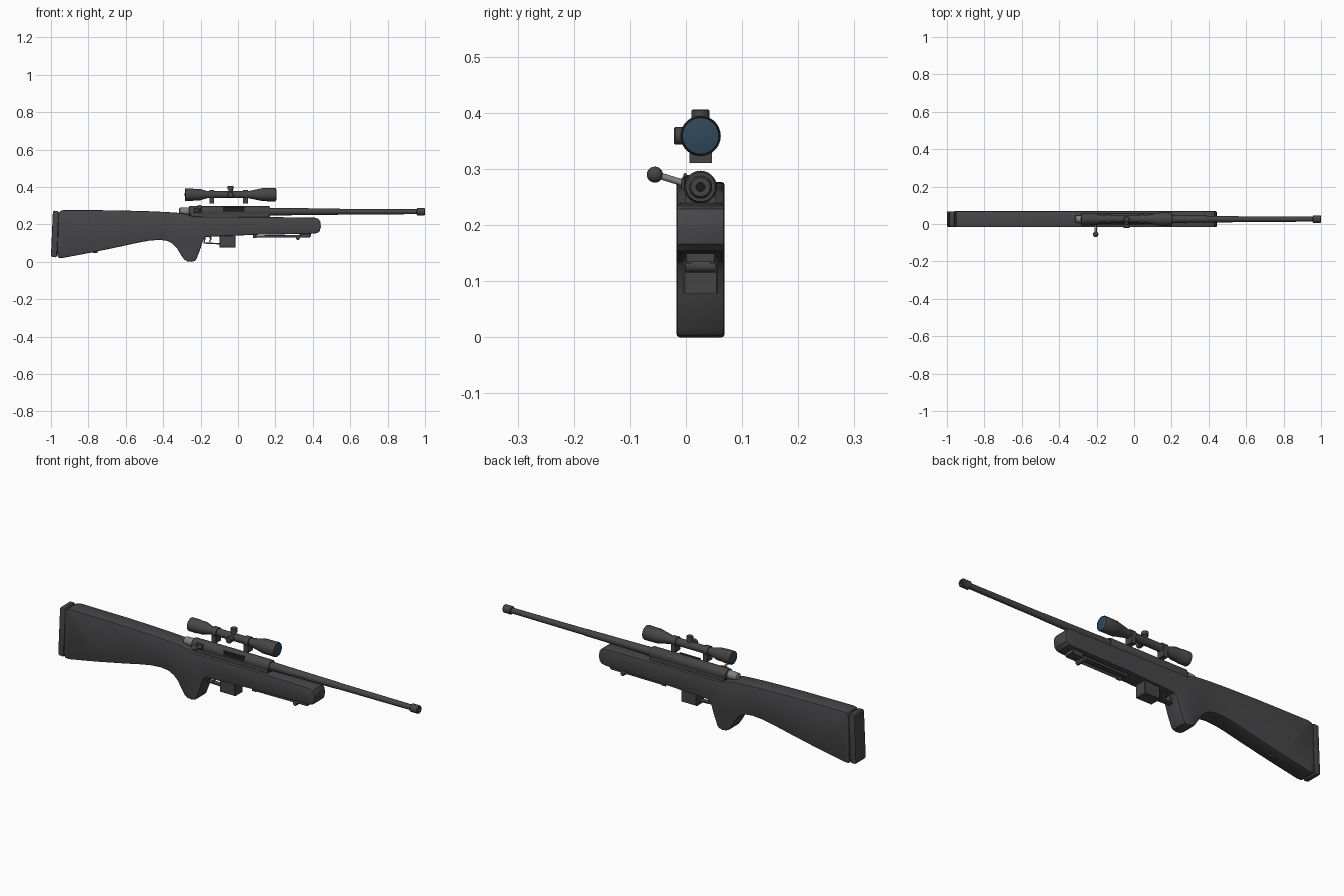
import bpy, bmesh, math
from mathutils import Vector

CY = 0.026      # centre plane of the rifle
BZ = 0.268      # bore height
SZ = 0.359      # scope axis height


def mat(name, r, g, b):
    m = bpy.data.materials.new(name)
    m.diffuse_color = (r, g, b, 1)
    return m


STOCK = mat("stock charcoal", 0.062, 0.06, 0.064)
STEEL = mat("dark steel", 0.062, 0.06, 0.061)
BOLT = mat("bare bolt steel", 0.22, 0.22, 0.215)
BLACK = mat("bore black", 0.012, 0.012, 0.013)
LENS = mat("lens blue", 0.03, 0.065, 0.105)


def finish(bm, name, m, angle=35):
    bmesh.ops.recalc_face_normals(bm, faces=bm.faces)
    me = bpy.data.meshes.new(name)
    bm.to_mesh(me)
    bm.free()
    me.materials.append(m)
    for p in me.polygons:
        p.use_smooth = True
    me.set_sharp_from_angle(angle=math.radians(angle))
    ob = bpy.data.objects.new(name, me)
    bpy.context.collection.objects.link(ob)
    return ob


def lathe(name, m, prof, origin, axis=(1, 0, 0), n=24):
    """Turn (distance, radius) pairs about an axis."""
    bm = bmesh.new()
    rot = Vector((0, 0, 1)).rotation_difference(Vector(axis).normalized())
    rings = []
    for d, r in prof:
        rings.append([bm.verts.new(Vector(origin) + rot @ Vector(
            (r * math.cos(2 * math.pi * i / n), r * math.sin(2 * math.pi * i / n), d)))
            for i in range(n)])
    for a, b in zip(rings, rings[1:]):
        for i in range(n):
            j = (i + 1) % n
            bm.faces.new((a[i], a[j], b[j], b[i]))
    bm.faces.new(rings[0])
    bm.faces.new(rings[-1])
    return finish(bm, name, m)


def rod(name, m, a, b, r, n=12):
    a, b = Vector(a), Vector(b)
    return lathe(name, m, [(0, r), ((b - a).length, r)], a, b - a, n)


def plate(name, m, pts, y0, y1, bevel=0, seg=2):
    """Extrude an x-z outline across y and round its long edges."""
    bm = bmesh.new()
    f = bm.faces.new([bm.verts.new((x, y0, z)) for x, z in pts])
    ex = bmesh.ops.extrude_face_region(bm, geom=[f])
    vs = [v for v in ex["geom"] if isinstance(v, bmesh.types.BMVert)]
    bmesh.ops.translate(bm, verts=vs, vec=(0, y1 - y0, 0))
    bmesh.ops.recalc_face_normals(bm, faces=bm.faces)
    if bevel:
        es = [e for e in bm.edges if abs(e.verts[0].co.y - e.verts[1].co.y) < 1e-6]
        bmesh.ops.bevel(bm, geom=es, offset=bevel, segments=seg, profile=0.5, affect='EDGES')
    big = [g for g in bm.faces if len(g.verts) > 4]
    bmesh.ops.triangulate(bm, faces=big)
    return finish(bm, name, m, 28)


def box(name, m, x0, x1, y0, y1, z0, z1, bevel=0):
    return plate(name, m, [(x0, z0), (x1, z0), (x1, z1), (x0, z1)], y0, y1, bevel, 1)


# Stock with butt, wrist, grip and fore-end
plate("stock", STOCK, [
    (-0.965, 0.03), (-0.957, 0.021), (-0.935, 0.021), (-0.78, 0.05), (-0.635, 0.08),
    (-0.53, 0.103), (-0.475, 0.113), (-0.42, 0.117), (-0.38, 0.112), (-0.35, 0.097),
    (-0.328, 0.075), (-0.305, 0.037), (-0.288, 0.012), (-0.27, 0.002), (-0.25, 0.0),
    (-0.232, 0.004), (-0.222, 0.015), (-0.2, 0.072), (-0.187, 0.115), (-0.17, 0.133),
    (0.08, 0.144), (0.40, 0.15), (0.425, 0.154), (0.438, 0.166), (0.443, 0.19),
    (0.44, 0.215), (0.43, 0.229), (0.41, 0.236), (0.17, 0.239), (-0.24, 0.241),
    (-0.265, 0.252), (-0.31, 0.261), (-0.38, 0.266), (-0.47, 0.27), (-0.65, 0.275),
    (-0.93, 0.277), (-0.95, 0.272), (-0.96, 0.255)], CY - 0.043, CY + 0.043, 0.006)

# Butt pad and its recessed spacer
plate("butt_spacer", STOCK, [(-0.98, 0.04), (-0.95, 0.04), (-0.95, 0.26), (-0.972, 0.26)],
      CY - 0.036, CY + 0.036)
plate("butt_pad", STOCK, [
    (-1.0, 0.033), (-0.994, 0.026), (-0.974, 0.024), (-0.969, 0.03),
    (-0.957, 0.262), (-0.962, 0.272), (-0.984, 0.273), (-0.99, 0.266)],
    CY - 0.041, CY + 0.041, 0.005)

# Receiver, bolt and port
lathe("receiver", STEEL, [(-0.262, 0.026), (-0.258, 0.029), (0.165, 0.029), (0.172, 0.026)],
      (0, CY, BZ), n=28)
box("receiver_bed", STEEL, -0.25, 0.165, CY - 0.027, CY + 0.027, 0.225, 0.26)
lathe("bolt_shroud", BOLT, [(-0.315, 0.012), (-0.311, 0.019), (-0.262, 0.021), (-0.25, 0.021)],
      (0, CY, BZ + 0.002), n=20)
plate("ejection_port", BLACK, [(-0.08, 0.27), (0.035, 0.27), (0.035, 0.289), (-0.08, 0.289)],
      CY - 0.0298, CY - 0.018)
for nm, z in (("port_lip_top", 0.29), ("port_lip_bottom", 0.268)):
    rod(nm, STEEL, (-0.08, CY - 0.0275, z), (0.035, CY - 0.0275, z), 0.003, 8)
box("bolt_handle_root", STEEL, -0.235, -0.195, CY - 0.034, CY, 0.262, 0.288, 0.004)
rod("bolt_handle", BOLT, (-0.205, 0.005, 0.272), (-0.205, -0.05, 0.289), 0.006)
lathe("bolt_knob", STEEL, [(0.0145 * -math.cos(math.pi * (i + .3) / 10.6),
                            0.0145 * math.sin(math.pi * (i + .3) / 10.6)) for i in range(11)],
      (-0.205, -0.0555, 0.29), (0, -1, 0.3), 18)

# Barrel and muzzle
lathe("barrel", STEEL, [(0.16, 0.021), (0.3, 0.019), (0.54, 0.0165), (0.545, 0.0155), (0.965, 0.0135)],
      (0, CY, BZ))
lathe("muzzle", STEEL, [(0.955, 0.014), (0.958, 0.02), (0.996, 0.02), (1.0, 0.017),
                        (1.0, 0.008), (0.975, 0.008)], (0, CY, BZ))
lathe("bore", BLACK, [(0.972, 0.0078), (0.985, 0.0078)], (0, CY, BZ), n=16)

# Scope body with lenses
lathe("scope", STEEL, [
    (-0.278, 0.026), (-0.284, 0.029), (-0.282, 0.033), (-0.24, 0.033), (-0.237, 0.031),
    (-0.205, 0.031), (-0.165, 0.019), (0.055, 0.019), (0.125, 0.033), (0.13, 0.035),
    (0.2, 0.036), (0.204, 0.034), (0.198, 0.033)], (0, CY, SZ), n=28)
lathe("front_lens", LENS, [(0.197, 0.0335), (0.2035, 0.0325), (0.206, 0.02), (0.207, 0.003)], (0, CY, SZ))
lathe("rear_lens", LENS, [(-0.27, 0.0285), (-0.2835, 0.0285), (-0.285, 0.003)], (0, CY, SZ))

# Scope rings and feet
for i, x in enumerate((-0.14, 0.04)):
    lathe(f"scope_ring_{i}", STEEL, [(x - 0.013, 0.024), (x + 0.013, 0.024)], (0, CY, SZ))
    box(f"scope_foot_{i}", STEEL, x - 0.013, x + 0.013, CY - 0.02, CY + 0.02, 0.311, 0.345)

# Scope turrets
for nm, ax in (("top_turret", (0, 0, 1)), ("side_turret", (0, -1, 0))):
    lathe(nm, STEEL, [(0.005, 0.012), (0.027, 0.012), (0.028, 0.016), (0.045, 0.016), (0.047, 0.014)],
          (-0.04, CY, SZ), ax, 18)

# Magazine, trigger and guard
box("magazine", STEEL, -0.1, -0.013, CY - 0.031, CY + 0.031, 0.077, 0.15, 0.003)
plate("trigger_guard", STEEL, [
    (-0.185, 0.097), (-0.1, 0.093), (-0.1, 0.1), (-0.178, 0.104), (-0.17, 0.14), (-0.18, 0.14)],
    CY - 0.012, CY + 0.012)
plate("trigger", STEEL, [(-0.155, 0.14), (-0.15, 0.118), (-0.157, 0.105), (-0.151, 0.105),
                         (-0.142, 0.118), (-0.143, 0.14)], CY - 0.005, CY + 0.005)

# Folded bipod under the fore-end
box("bipod_mount", STEEL, 0.33, 0.39, CY - 0.027, CY + 0.027, 0.134, 0.152, 0.003)
for s in (-1, 1):
    y = CY + s * 0.021
    rod(f"bipod_leg_{s}", STEEL, (0.09, y, 0.135), (0.385, y, 0.137), 0.0065)
    rod(f"bipod_foot_{s}", STEEL, (0.08, y, 0.135), (0.1, y, 0.135), 0.009)
rod("bipod_pivot", STEEL, (0.32, CY - 0.027, 0.127), (0.32, CY + 0.027, 0.127), 0.011)
rod("bipod_brace", STEEL, (0.2, CY, 0.138), (0.34, CY, 0.14), 0.004)

# Rear sling stud
box("sling_stud", STEEL, -0.775, -0.75, CY - 0.008, CY + 0.008, 0.046, 0.06)
